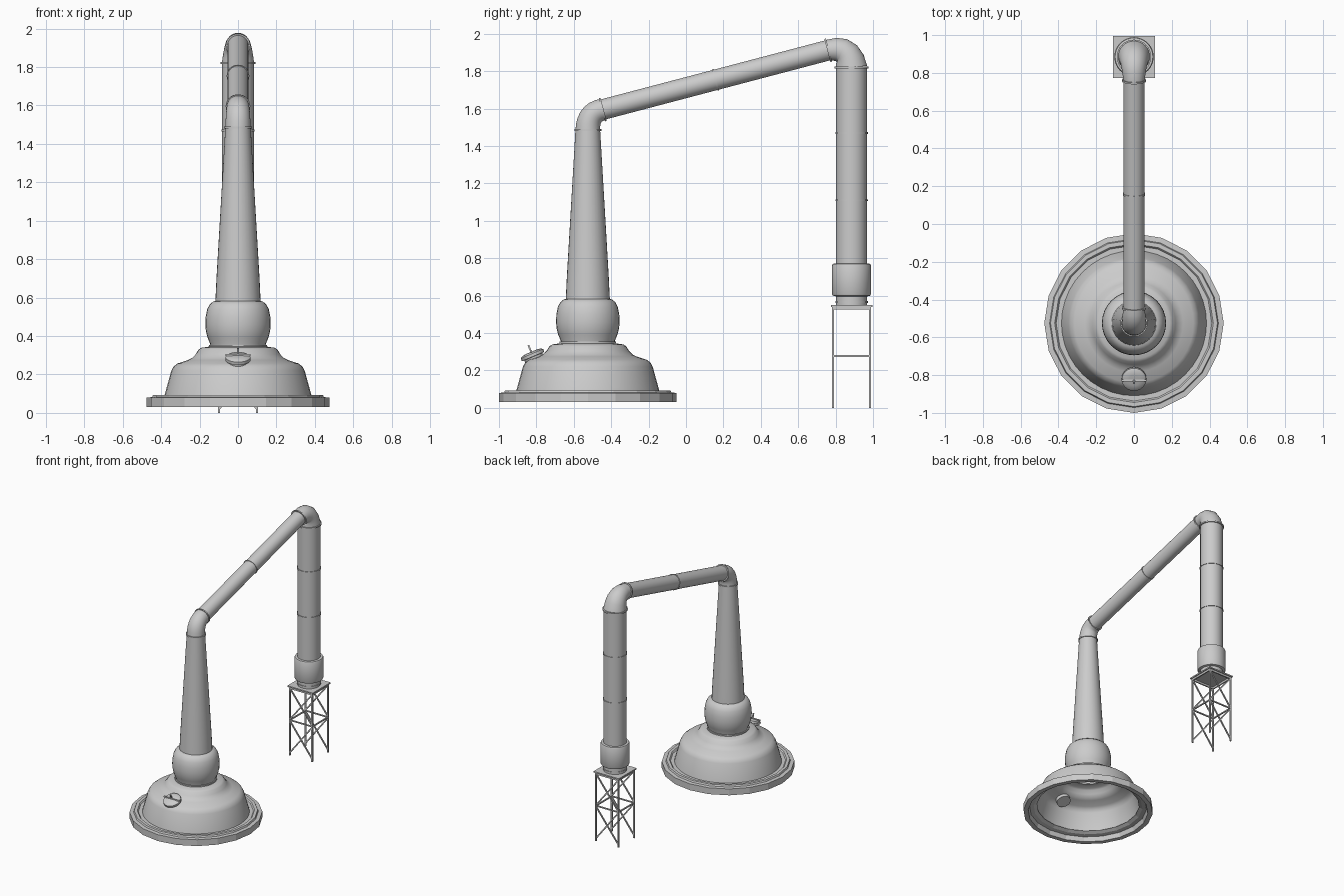
import bpy, bmesh, math
from mathutils import Vector, Matrix

if "Cube" in bpy.data.objects:
    bpy.data.objects.remove(bpy.data.objects["Cube"])

POT = Vector((0, -0.525, 0))
COL = Vector((0, 0.885, 0))
UP = Vector((0, 0, 1))


def finish(name, bm, smooth=True):
    bmesh.ops.recalc_face_normals(bm, faces=bm.faces)
    me = bpy.data.meshes.new(name)
    bm.to_mesh(me)
    bm.free()
    ob = bpy.data.objects.new(name, me)
    bpy.context.collection.objects.link(ob)
    if smooth:
        bpy.ops.object.select_all(action='DESELECT')
        ob.select_set(True)
        bpy.context.view_layer.objects.active = ob
        bpy.ops.object.shade_smooth_by_angle(angle=math.radians(32))
    return ob


def loft(name, rings, n=32, closed=False, cap=False, smooth=True):
    """Skin circles given as (centre, axis, radius)."""
    bm = bmesh.new()
    loops = []
    for c, axis, r in rings:
        a = Vector(axis).normalized()
        u = Vector((1, 0, 0))
        v = a.cross(u)
        loops.append([bm.verts.new(Vector(c) + r * (u * math.cos(t) + v * math.sin(t)))
                      for t in (2 * math.pi * i / n for i in range(n))])
    pairs = list(zip(loops, loops[1:]))
    if closed:
        pairs.append((loops[-1], loops[0]))
    for a, b in pairs:
        for i in range(n):
            j = (i + 1) % n
            bm.faces.new((a[i], a[j], b[j], b[i]))
    if cap:
        bm.faces.new(loops[0])
        bm.faces.new(loops[-1])
    return finish(name, bm, smooth)


def lathe(name, base, profile, axis=UP, **kw):
    axis = Vector(axis).normalized()
    return loft(name, [(base + axis * h, axis, r) for r, h in profile], **kw)


def band(name, centre, axis, inner, outer, w=0.01):
    h = w / 2
    return lathe(name, centre, [(inner, -h), (outer, -h), (outer, h), (inner, h)],
                 axis, closed=True)


def elbow(name, p0, p1, p2, r0, r1, steps):
    rings = []
    for k in range(steps + 1):
        t = k / steps
        c = p0 * (1 - t) ** 2 + p1 * 2 * t * (1 - t) + p2 * t * t
        d = (p1 - p0) * (1 - t) + (p2 - p1) * t
        rings.append((c, d, r0 + (r1 - r0) * t))
    return loft(name, rings)


def box(name, centre, size):
    bm = bmesh.new()
    bmesh.ops.create_cube(bm, size=1, matrix=Matrix.Translation(centre) @ Matrix.Diagonal((*size, 1)))
    return finish(name, bm, False)


def strut(name, a, b, w=0.01):
    a, b = Vector(a), Vector(b)
    d = b - a
    bm = bmesh.new()
    m = (Matrix.Translation((a + b) / 2) @ d.to_track_quat('Z', 'Y').to_matrix().to_4x4()
         @ Matrix.Diagonal((w, w, d.length, 1)))
    bmesh.ops.create_cube(bm, size=1, matrix=m)
    return finish(name, bm, False)


# Stepped base rim, faceted
lathe("base_rim", POT, [(0.475, 0.03), (0.475, 0.08), (0.447, 0.082), (0.442, 0.094),
                        (0.42, 0.094), (0.412, 0.084), (0.375, 0.084), (0.40, 0.07),
                        (0.43, 0.065), (0.44, 0.03)],
      n=20, closed=True, smooth=False)

# Open-bottomed pot with rounded shoulder
lathe("pot_body", POT, [(0.385, 0.08), (0.38, 0.10), (0.347, 0.22), (0.335, 0.242), (0.315, 0.257),
                        (0.26, 0.275), (0.24, 0.285), (0.22, 0.305), (0.205, 0.33),
                        (0.19, 0.339), (0.15, 0.345), (0.143, 0.352)], n=40)

# Boil ball above the pot
lathe("boil_ball", POT, [(0.143, 0.345), (0.145, 0.36), (0.158, 0.39), (0.167, 0.425), (0.17, 0.46),
                         (0.168, 0.50), (0.16, 0.54), (0.147, 0.565), (0.13, 0.579), (0.115, 0.583)])
band("ball_flange", POT + UP * 0.348, UP, 0.135, 0.152, 0.012)

# Tapered neck
lathe("neck", POT, [(0.118, 0.575), (0.112, 0.70), (0.066, 1.485)])
band("neck_flange", POT + UP * 1.485, UP, 0.06, 0.072)

# Lower elbow, sloping arm and upper elbow
A = Vector((0, -0.445, 1.595))
B = Vector((0, 0.76, 1.912))
arm = (B - A).normalized()
neck_top = POT + UP * 1.485
elbow("lower_elbow", neck_top, Vector((0, -0.525, 1.58)), A, 0.066, 0.058, 7)
loft("sloping_arm", [(A, arm, 0.055), (B, arm, 0.055)])
for t, nm in ((0, "lower"), (0.5, "middle"), (1, "upper")):
    band("arm_flange_" + nm, A.lerp(B, t), arm, 0.05, 0.064 if t != 0.5 else 0.059, 0.009)
elbow("upper_elbow", B, Vector((0, 0.872, 1.938)), COL + UP * 1.82, 0.056, 0.084, 5)

# Vertical condenser column with joint bands and thick collar
lathe("column", COL, [(0.083, 0.545), (0.083, 1.82)], cap=True)
for z, r in ((1.82, 0.091), (1.47, 0.087), (1.11, 0.087), (0.565, 0.087)):
    band("column_band", COL + UP * z, UP, 0.078, r)
lathe("column_collar", COL, [(0.08, 0.595), (0.10, 0.60), (0.104, 0.608), (0.104, 0.762),
                             (0.10, 0.77), (0.08, 0.772)])

# Support stand: top plate, legs, rails and crossed braces front and back
box("stand_top", COL + UP * 0.545, (0.222, 0.222, 0.01))
L = 0.098
for s in (-1, 1):
    y = COL.y + s * L
    box("stand_top_rail", (0, y, 0.533), (0.2, 0.01, 0.016))
    box("stand_side_top_rail", (s * L, COL.y, 0.533), (0.01, 0.2, 0.016))
    box("stand_mid_rail", (0, y, 0.277), (0.2, 0.009, 0.009))
    box("stand_side_mid_rail", (s * L, COL.y, 0.277), (0.009, 0.2, 0.009))
    for q in (-1, 1):
        box("stand_leg", (q * L, y, 0.27), (0.011, 0.011, 0.54))
        strut("stand_brace", (q * L, y, 0.02), (-q * L, y, 0.272), 0.009)
        strut("stand_brace", (q * L, y, 0.282), (-q * L, y, 0.53), 0.009)

# Tilted hatch on the front shoulder
N = Vector((0, -math.sin(math.radians(23)), math.cos(math.radians(23))))
H = Vector((0, -0.812, 0.262))
lathe("hatch_neck", H, [(0.052, -0.025), (0.052, 0.02)], N, n=24, cap=True)
lathe("hatch_lid", H, [(0.05, 0.012), (0.065, 0.014), (0.065, 0.03), (0.055, 0.037), (0.03, 0.041)],
      N, n=24, cap=True)
c = H + N * 0.042
strut("hatch_bar", c - Vector((0.066, 0, 0)), c + Vector((0.066, 0, 0)), 0.01)
strut("hatch_handle", H + N * 0.03, H + N * 0.08, 0.009)
